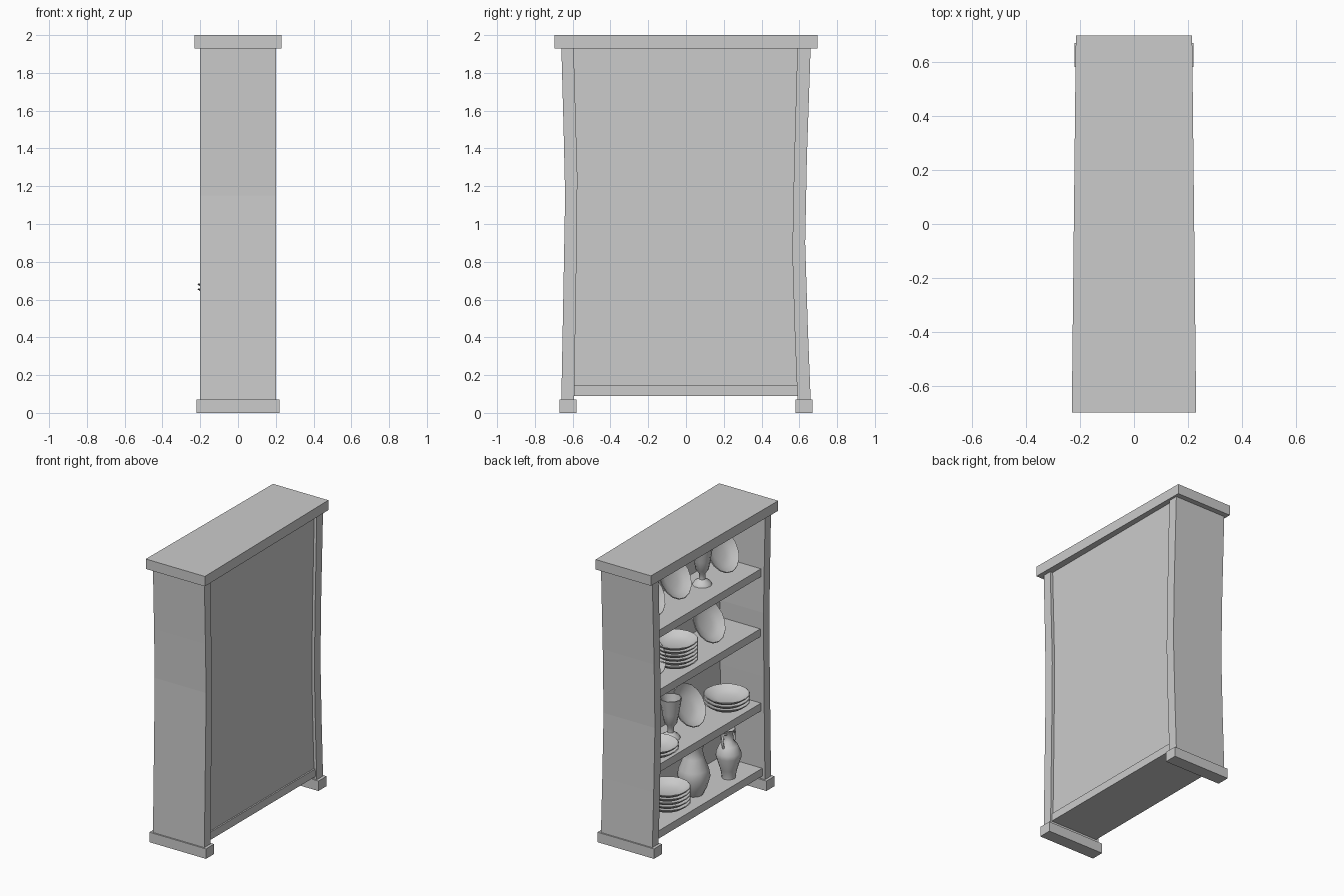
import bpy, bmesh, math
from mathutils import Vector, Matrix

cube = bpy.data.objects.get("Cube")
if cube:
    bpy.data.objects.remove(cube)

grey = bpy.data.materials.new("plain_grey")
grey.use_nodes = True
GREY = (0.6, 0.6, 0.6, 1)
grey.diffuse_color = GREY
grey.node_tree.nodes["Principled BSDF"].inputs["Base Color"].default_value = GREY


def finish(bm, name, smooth=None):
    bmesh.ops.recalc_face_normals(bm, faces=bm.faces)
    mesh = bpy.data.meshes.new(name)
    bm.to_mesh(mesh)
    bm.free()
    mesh.materials.append(grey)
    obj = bpy.data.objects.new(name, mesh)
    bpy.context.collection.objects.link(obj)
    if smooth:
        bpy.ops.object.select_all(action="DESELECT")
        obj.select_set(True)
        bpy.context.view_layer.objects.active = obj
        bpy.ops.object.shade_smooth_by_angle(angle=math.radians(smooth))
    return obj


def prism(name, points, direction):
    """Extrude a closed outline along a direction."""
    bm = bmesh.new()
    face = bm.faces.new([bm.verts.new(p) for p in points])
    out = bmesh.ops.extrude_face_region(bm, geom=[face])["geom"]
    verts = [g for g in out if isinstance(g, bmesh.types.BMVert)]
    bmesh.ops.translate(bm, verts=verts, vec=Vector(direction))
    return finish(bm, name)


def box(name, x, y, z):
    outline = [(x[0], y[0], z[0]), (x[1], y[0], z[0]), (x[1], y[1], z[0]), (x[0], y[1], z[0])]
    return prism(name, outline, (0, 0, z[1] - z[0]))


def lathe(name, profile, place, tilt=0, sides=16, copies=1, step=0.026):
    """Turn a profile of (radius, height) points, optionally stacked upwards."""
    bm = bmesh.new()
    for i in range(copies):
        verts = [bm.verts.new((r, 0, h + i * step)) for r, h in profile]
        edges = [bm.edges.new(pair) for pair in zip(verts, verts[1:])]
        bmesh.ops.spin(bm, geom=verts + edges, cent=(0, 0, 0), axis=(0, 0, 1),
                       angle=math.tau, steps=sides)
    bmesh.ops.remove_doubles(bm, verts=bm.verts, dist=0.0005)
    bm.transform(Matrix.Translation(place) @ Matrix.Rotation(math.radians(tilt), 4, "Y"))
    return finish(bm, name, 50)


# Cabinet: bowed sides, feet, tapered top, back and shelves
right_side = [(-0.66, 0.07), (-0.648, 0.7), (-0.64, 1.15), (-0.648, 1.5), (-0.66, 1.94),
              (-0.595, 1.94), (-0.575, 1.25), (-0.58, 0.8), (-0.592, 0.07)]
left_side = [(0.66, 0.07), (0.645, 0.45), (0.631, 0.9), (0.64, 1.35), (0.66, 1.94),
             (0.59, 1.94), (0.572, 1.3), (0.563, 0.85), (0.575, 0.45), (0.59, 0.07)]
for name, outline in (("right_side", right_side), ("left_side", left_side)):
    prism(name + "_panel", [(-0.2, y, z) for y, z in outline], (0.4, 0, 0))
box("right_foot", (-0.22, 0.22), (-0.67, -0.58), (0, 0.07))
box("left_foot", (-0.22, 0.22), (0.58, 0.67), (0, 0.07))
prism("top_board", [(-0.23, -0.697, 1.93), (0.23, -0.697, 1.93),
                    (0.215, 0.697, 1.93), (-0.215, 0.697, 1.93)], (0, 0, 0.07))
box("back_panel", (0.14, 0.18), (-0.6, 0.6), (0.14, 1.94))
SHELVES = [0.145, 0.605, 1.13, 1.55]
box("bottom_shelf", (-0.18, 0.19), (-0.6, 0.6), (0.09, SHELVES[0]))
for i, top in enumerate(SHELVES[1:]):
    box(f"shelf_{i + 1}", (-0.175, 0.15), (-0.585, 0.585), (top - 0.055, top))

# Crockery profiles
PLATE = [(0, 0), (0.06, 0), (0.066, 0.01), (0.11, 0.02), (0.15, 0.05),
         (0.146, 0.054), (0.105, 0.028), (0.06, 0.016), (0, 0.016)]
GOBLET = [(0, 0), (0.064, 0), (0.055, 0.018), (0.022, 0.04), (0.02, 0.075), (0.042, 0.105),
          (0.054, 0.17), (0.072, 0.28), (0.066, 0.28), (0.047, 0.17), (0.03, 0.115), (0, 0.105)]
VASE = [(0, 0), (0.06, 0), (0.085, 0.05), (0.107, 0.13), (0.098, 0.18), (0.068, 0.26),
        (0.056, 0.31), (0.07, 0.36), (0.063, 0.36), (0.046, 0.31), (0.055, 0.26), (0, 0.1)]
JUG = [(0, 0), (0.045, 0), (0.045, 0.012), (0.055, 0.06), (0.083, 0.15), (0.082, 0.18),
       (0.06, 0.23), (0.032, 0.26), (0.028, 0.31), (0.046, 0.34), (0.04, 0.34),
       (0.02, 0.31), (0.022, 0.26), (0, 0.2)]

# Plate stacks: shelf number, x, y, count
for s, x, y, count in [(0, -0.03, 0.25, 5), (1, -0.04, -0.395, 3),
                       (1, -0.065, 0.43, 2), (2, -0.04, 0.18, 6)]:
    lathe("plate_stack", PLATE, (x, y, SHELVES[s]), copies=count)

# Plates propped up facing the opening
for s, x, y in [(1, 0.02, -0.03), (2, 0.0, -0.22), (2, 0.02, 0.41),
                (3, 0.04, 0.1), (3, 0.02, -0.4), (3, 0.02, 0.42)]:
    lathe("propped_plate", PLATE, (x + 0.02, y, SHELVES[s] + 0.125), tilt=-58)

# Goblets and vases
lathe("shelf_goblet", GOBLET, (0.0, 0.17, SHELVES[1]), sides=10)
lathe("top_goblet", GOBLET, (0.0, -0.18, SHELVES[3]), sides=10)
lathe("large_vase", VASE, (-0.04, -0.03, SHELVES[0]), sides=12)
JUG_AT = Vector((-0.08, -0.36, SHELVES[0]))
lathe("handled_vase", JUG, JUG_AT, sides=12)

# Vase handles
for side in (-1, 1):
    curve = bpy.data.curves.new("vase_handle", "CURVE")
    curve.dimensions = "3D"
    curve.bevel_depth = 0.008
    curve.bevel_resolution = 1
    path = [(0.028, 0.31), (0.06, 0.32), (0.072, 0.28), (0.058, 0.225)]
    spline = curve.splines.new("POLY")
    spline.points.add(len(path) - 1)
    for point, (r, h) in zip(spline.points, path):
        point.co = (*(JUG_AT + Vector((0, side * r, h))), 1)
    curve.materials.append(grey)
    bpy.context.collection.objects.link(bpy.data.objects.new("vase_handle", curve))
